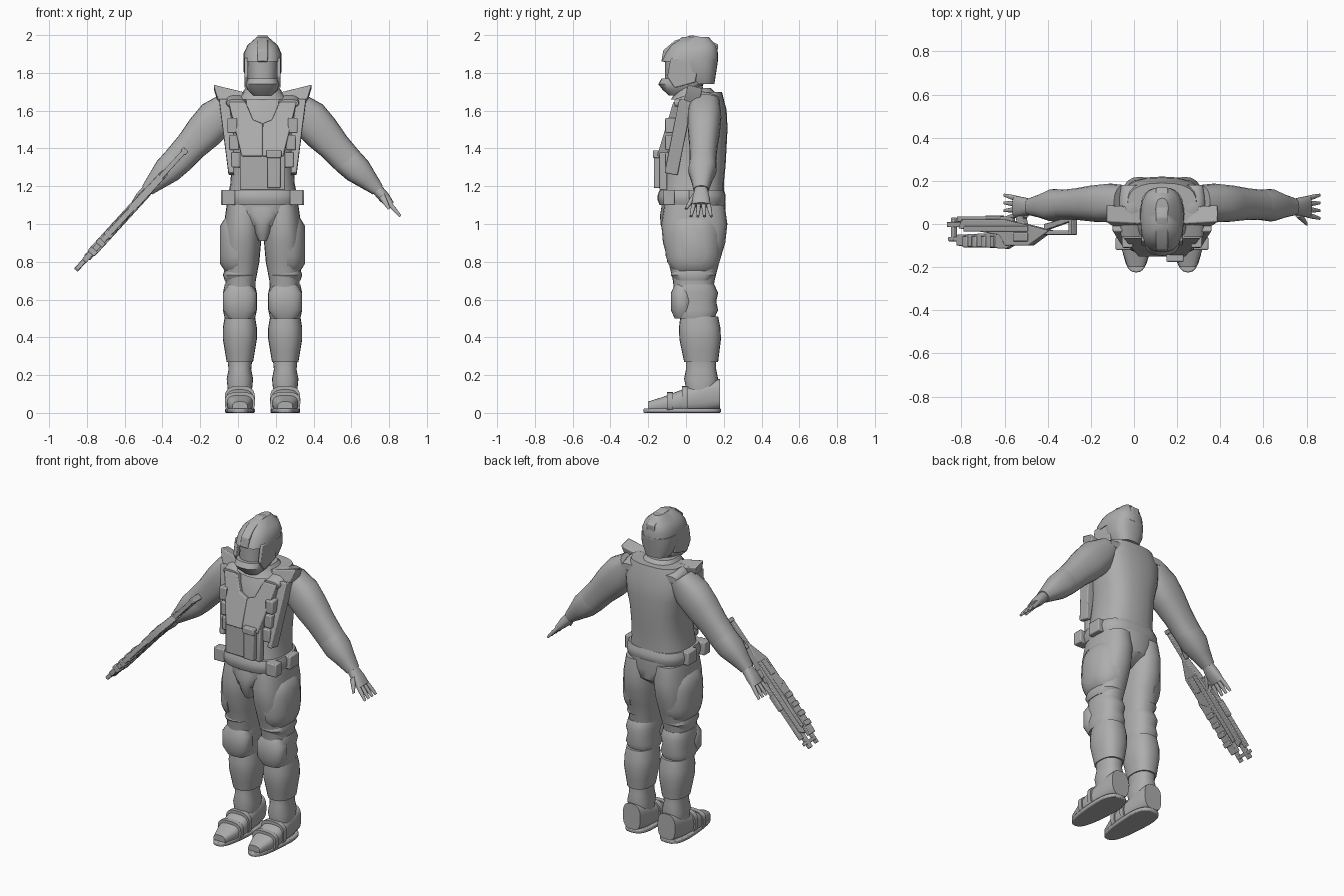
import bpy, bmesh, math
from mathutils import Vector

default_cube = bpy.data.objects.get("Cube")
if default_cube:
    bpy.data.objects.remove(default_cube)

BODY_X = .13                  # the body stands off centre because of the rifle
LEG_X = .12                   # distance of each leg from the body's middle
X, Y, Z = Vector((1, 0, 0)), Vector((0, 1, 0)), Vector((0, 0, 1))
ACROSS_ARM = Vector((.75, 0, .66))

grey = bpy.data.materials.new("plain_grey")
grey.use_nodes = True
grey.diffuse_color = (.42, .42, .42, 1)
grey.node_tree.nodes["Principled BSDF"].inputs["Base Color"].default_value = grey.diffuse_color


def finish(name, bm, mirror, bevel, offset):
    """Turn the mesh into a shaded object with its modifiers."""
    bmesh.ops.recalc_face_normals(bm, faces=bm.faces)
    mesh = bpy.data.meshes.new(name)
    bm.to_mesh(mesh)
    bm.free()
    mesh.materials.append(grey)
    ob = bpy.data.objects.new(name, mesh)
    bpy.context.collection.objects.link(ob)
    ob.location.x = offset
    bpy.ops.object.select_all(action='DESELECT')
    ob.select_set(True)
    bpy.context.view_layer.objects.active = ob
    bpy.ops.object.shade_smooth_by_angle(angle=math.radians(40))
    if bevel:
        modifier = ob.modifiers.new("Bevel", 'BEVEL')
        modifier.width, modifier.segments = bevel, 2
    if mirror:
        modifier = ob.modifiers.new("Mirror", 'MIRROR')
        modifier.use_mirror_merge = False


def oval(power, count=24):
    """Unit outline between an ellipse and a rounded rectangle."""
    angles = [math.tau * i / count for i in range(count)]
    return [tuple(math.copysign(abs(w) ** (2 / power), w) for w in (math.cos(a), math.sin(a)))
            for a in angles]


def loft(name, start, end, widths, depths=None, u=X, v=Y, power=2.4, mirror=False):
    """Skin evenly spaced oval rings from start to end."""
    bm = bmesh.new()
    start, end = Vector(start), Vector(end)
    depths = depths or widths
    outline = oval(power)
    rings = []
    for i, (width, depth) in enumerate(zip(widths, depths)):
        centre = start.lerp(end, i / (len(widths) - 1))
        rings.append([bm.verts.new(centre + u * a * width + v * b * depth) for a, b in outline])
    for low, high in zip(rings, rings[1:]):
        for i in range(len(outline)):
            bm.faces.new((low[i - 1], low[i], high[i], high[i - 1]))
    bm.faces.new(rings[0])
    bm.faces.new(rings[-1])
    finish(name, bm, mirror, 0, BODY_X)


def plate(name, outline, origin, u, v, thickness, mirror=False, bevel=.006, offset=BODY_X):
    """Extrude an outline drawn in the u, v plane, centred on that plane."""
    bm = bmesh.new()
    u, v = u.normalized(), v.normalized()
    push = u.cross(v) * thickness
    face = bm.faces.new([bm.verts.new(Vector(origin) + u * a + v * b - push / 2) for a, b in outline])
    made = bmesh.ops.extrude_face_region(bm, geom=[face])["geom"]
    bmesh.ops.translate(bm, vec=push, verts=[e for e in made if isinstance(e, bmesh.types.BMVert)])
    finish(name, bm, mirror, bevel, offset)


def rectangle(left, right, low, high):
    return [(left, low), (right, low), (right, high), (left, high)]


def box(name, at, width, depth, height, mirror=False):
    outline = rectangle(-width / 2, width / 2, -height / 2, height / 2)
    plate(name, outline, at, X, Z, depth, mirror)


# Helmet, crest, face and jaw
loft("helmet_dome", start=(0, .02, 1.86), end=(0, .05, 1.99), power=2.6,
     widths=(.1, .1, .08, .03), depths=(.15, .14, .12, .07))
loft("helmet_back", start=(0, .08, 1.74), end=(0, .06, 1.87), power=2.6,
     widths=(.07, .1, .1), depths=(.07, .09, .11))
plate("helmet_crest", [(-.13, 0), (-.12, .06), (-.06, .11), (.03, .14), (.1, .125), (.17, .09), (.16, -.03)],
      (0, 0, 1.86), Y, Z, thickness=.055)
loft("visor_face", start=(0, -.01, 1.73), end=(0, -.01, 1.87), widths=(.075, .085), depths=(.1, .1))
loft("chin_guard", start=(0, -.04, 1.68), end=(0, -.02, 1.77), power=2.8,
     widths=(.05, .08, .09, .085), depths=(.05, .09, .12, .11))
plate("cheek_guard", [(-.06, -.03), (.05, 0), (.07, .13), (-.08, .13), (-.1, .03)],
      (.086, 0, 1.75), Y, Z, thickness=.02, mirror=True)
loft("neck", start=(0, .04, 1.64), end=(0, .02, 1.76), widths=(.07, .06))
loft("collar", start=(0, .06, 1.66), end=(0, .04, 1.72), widths=(.14, .11, .09))

# Torso and vest
loft("torso", start=(0, .03, 1.12), end=(0, .09, 1.7), power=2.6,
     widths=(.19, .17, .165, .17, .19, .2, .16), depths=(.17, .16, .16, .155, .15, .135, .1))
plate("chest_panel", [(0, -.1), (.11, -.1), (.18, .2), (.09, .2), (.05, .1), (0, .08)],
      (0, -.1, 1.45), X, Vector((0, .3, 1)), thickness=.05, mirror=True)
plate("vest_side_edge", [(.15, -.2), (.18, -.2), (.23, .2), (.18, .2), (.15, 0)],
      (0, -.04, 1.46), X, Vector((0, .2, 1)), thickness=.07, mirror=True)
box("abdomen_panel", (0, -.12, 1.28), width=.24, depth=.04, height=.2)
plate("shoulder_flap", [(.1, 0), (.26, .04), (.24, -.03), (.19, -.1), (.12, -.06)],
      (0, .04, 1.69), X, Vector((0, .25, 1)), thickness=.08, mirror=True)
loft("shoulder_strap", start=(.14, -.06, 1.64), end=(.14, .18, 1.65), v=Z, mirror=True,
     widths=(.05, .06, .06, .06, .05), depths=(.02, .04, .06, .05, .02))
box("tall_front_pouch", (.06, -.15, 1.29), width=.07, depth=.04, height=.2)
box("tall_pouch_flap", (.06, -.15, 1.37), width=.08, depth=.05, height=.04)
for row in range(3):
    box("vest_pouch", (.14 + row / 99, -.08, 1.34 + row / 11), width=.05, depth=.06, height=.08, mirror=True)

# Belt and pouches
loft("belt", start=(0, .03, 1.1), end=(0, .03, 1.18), power=2.8,
     widths=(.19, .2, .2, .19), depths=(.17, .18, .18, .17))
box("belt_front_pouch", (.18, -.09, 1.14), width=.07, depth=.06, height=.08, mirror=True)
box("belt_side_pouch", (.2, .06, 1.14), width=.04, depth=.09, height=.08, mirror=True)

# Pelvis and trousers
loft("pelvis", start=(0, .04, .93), end=(0, .04, 1.12),
     widths=(.05, .14, .18, .19), depths=(.08, .16, .17, .17))
loft("groin_guard", start=(0, -.07, .91), end=(0, -.08, 1.09),
     widths=(.02, .04, .05, .09, .1), depths=(.03, .05, .06, .06, .05))
loft("trouser_leg", start=(.1, .045, 1.1), end=(LEG_X, .04, .6), mirror=True,
     widths=(.09, .1, .1, .095, .08, .08), depths=(.16, .175, .165, .135, .11, .1))
loft("trouser_fold", start=(LEG_X, .04, .7), end=(LEG_X, .04, .76), mirror=True,
     widths=(.08, .09, .08), depths=(.1, .12, .11))
loft("thigh_pocket", start=(.13, .04, .89), end=(.225, .04, .89), u=Y, v=Z, power=2.8, mirror=True,
     widths=(.15, .14, .12, .07), depths=(.16, .17, .15, .1))

# Knees and shins
loft("knee_sleeve", start=(LEG_X, .05, .5), end=(LEG_X, .05, .68), mirror=True,
     widths=(.08, .09, .08, .09, .08), depths=(.1, .12, .11, .12, .1))
loft("knee_pad", start=(LEG_X, -.02, .5), end=(LEG_X, -.02, .68), mirror=True,
     widths=(.06, .09, .09, .09, .06), depths=(.04, .06, .06, .06, .04))
loft("shin_guard", start=(LEG_X, .08, .27), end=(LEG_X, .07, .51), mirror=True,
     widths=(.07, .08, .09, .09, .08), depths=(.09, .1, .11, .11, .1))

# Boots
sole = [(.075 * a + .015 * a * b, .205 * b) for a, b in oval(power=2.8)]
plate("boot_sole", sole, (LEG_X, -.02, .012), X, Y, thickness=.024, mirror=True)
loft("boot_foot", start=(LEG_X, -.2, .03), end=(LEG_X, .18, .1), v=Z, power=2.8, mirror=True,
     widths=(.04, .065, .075, .07, .07, .06), depths=(.03, .04, .055, .07, .08, .08))
loft("boot_cuff", start=(LEG_X, .08, .08), end=(LEG_X, .08, .28), mirror=True,
     widths=(.065, .065, .07, .06, .065), depths=(.08, .08, .09, .08, .08))
for name, place in (("toe_strap", -.1), ("instep_strap", -.02)):
    height = .075 + place / 5
    loft(name, start=(LEG_X, place, height), end=(LEG_X, place + .03, height), v=Z, power=3,
         widths=(.08, .08), depths=(height, height), mirror=True)

# Arms and hands
elbow, wrist, knuckles = (.45, .09, 1.335), (.61, .08, 1.18), (.68, .08, 1.1)
loft("upper_arm", start=(.17, .1, 1.64), end=elbow, u=ACROSS_ARM, mirror=True,
     widths=(.07, .105, .1, .085, .08), depths=(.08, .09, .085, .075, .07))
loft("forearm", start=elbow, end=wrist, u=ACROSS_ARM, mirror=True,
     widths=(.08, .075, .055, .035), depths=(.07, .075, .055, .04))
loft("palm", start=wrist, end=knuckles, u=ACROSS_ARM, mirror=True,
     widths=(.03, .03, .02), depths=(.035, .045, .05))
for finger in range(4):
    spread = finger - 1.5
    loft("finger", start=(.67, .08 + spread / 40, 1.11), end=(.73, .08 + spread / 28, 1.04),
         widths=(.012, .011, .007), u=ACROSS_ARM, mirror=True)
loft("thumb", start=(.63, .05, 1.15), end=(.67, 0, 1.08), widths=(.02, .014, .007),
     u=ACROSS_ARM, mirror=True)

# Rifle, held flat beside the right hand; outlines run from the butt to the muzzle
butt, muzzle = Vector((-.275, 0, 1.395)), Vector((-.855, 0, .76))


def rifle_part(name, outline, thickness):
    plate("rifle_" + name, outline, butt, muzzle - butt, Y, thickness, bevel=.004, offset=0)


rifle_part("butt", rectangle(0, .025, -.05, .04), thickness=.035)
rifle_part("stock_lower_bar", rectangle(.01, .24, -.05, -.03), thickness=.025)
rifle_part("stock_upper_bar", [(.01, .035), (.2, 0), (.2, -.03), (.01, .015)], thickness=.025)
rifle_part("receiver", [(.16, -.03), (.3, -.1), (.46, -.1), (.5, -.05), (.78, -.02), (.76, .02), (.46, .02)],
           thickness=.04)
rifle_part("fore_guard", [(.4, -.09), (.46, -.115), (.8, -.1), (.8, -.05), (.5, -.04)], thickness=.03)
rifle_part("barrel", rectangle(.7, .866, -.015, .01), thickness=.026)
rifle_part("lower_barrel", rectangle(.76, .86, -.08, -.06), thickness=.022)
rifle_part("muzzle_brace", rectangle(.82, .84, -.08, .03), thickness=.024)
rifle_part("top_rail", rectangle(.42, .8, .01, .035), thickness=.022)
rifle_part("sight", rectangle(.5, .6, .02, .04), thickness=.03)
rifle_part("pistol_grip", [(.33, -.02), (.38, -.02), (.4, .08), (.36, .09)], thickness=.03)
rifle_part("side_ridge", rectangle(.3, .74, -.035, -.01), thickness=.05)
rifle_part("magazine", rectangle(.3, .4, -.08, -.04), thickness=.05)
for rib in range(4):
    near = .53 + rib / 16
    rifle_part("guard_rib", rectangle(near, near + .03, -.108, -.055), thickness=.046)
